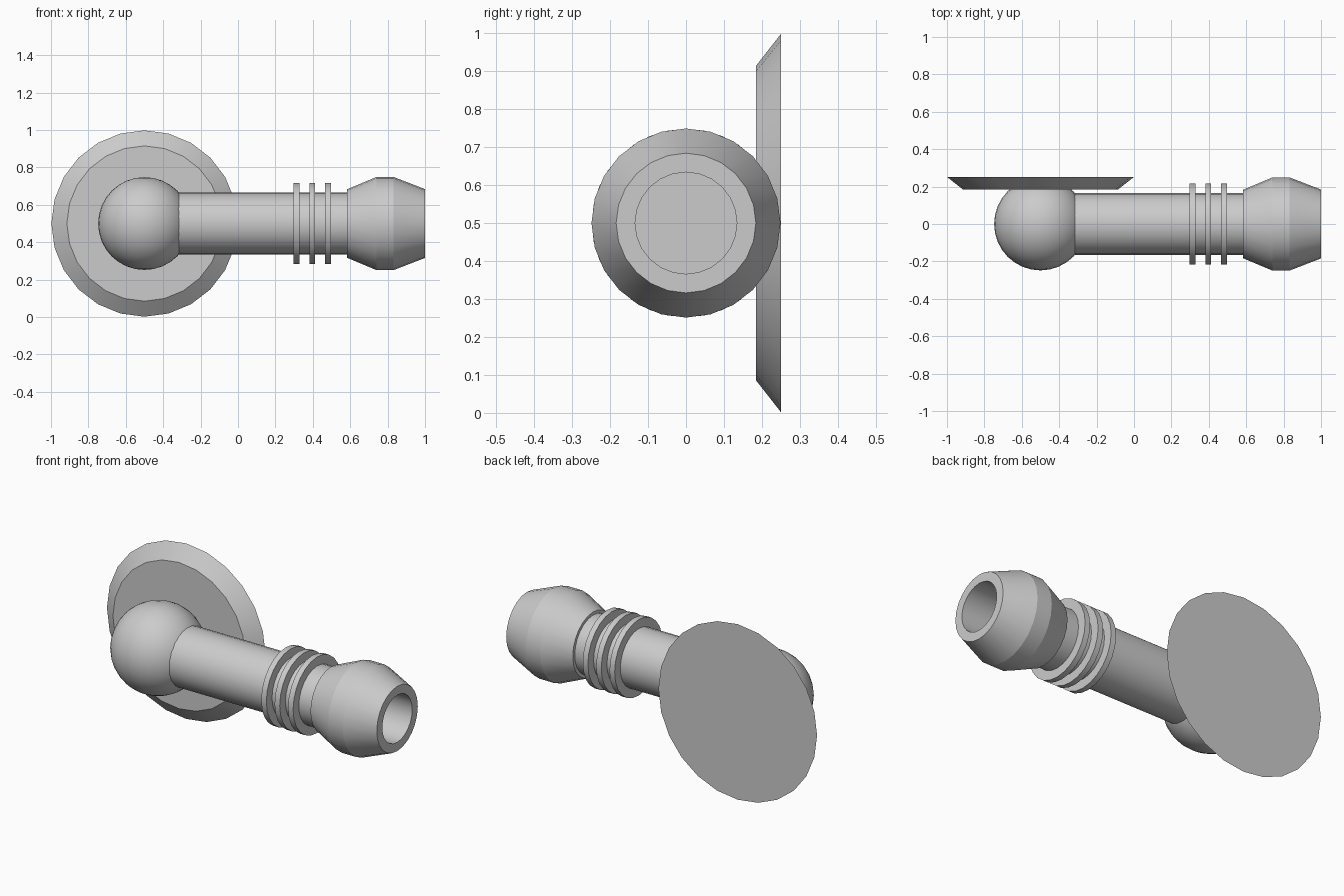
import bpy, bmesh, math
from mathutils import Matrix, Vector

if "Cube" in bpy.data.objects:
    bpy.data.objects.remove(bpy.data.objects["Cube"])

SIDES = 24


def lathe(name, profile, origin, axis):
    """Revolve (distance, radius) points about an axis; radius 0 closes an end."""
    bm = bmesh.new()
    verts = [bm.verts.new((r, 0, d)) for d, r in profile]
    edges = [bm.edges.new(pair) for pair in zip(verts, verts[1:])]
    bmesh.ops.spin(bm, geom=verts + edges, cent=(0, 0, 0), axis=(0, 0, 1),
                   angle=math.tau, steps=SIDES, use_duplicate=False)
    bmesh.ops.remove_doubles(bm, verts=bm.verts, dist=0.0005)
    bmesh.ops.dissolve_limit(bm, angle_limit=0.001, verts=bm.verts, edges=bm.edges)
    bmesh.ops.recalc_face_normals(bm, faces=bm.faces)
    turn = Vector((0, 0, 1)).rotation_difference(Vector(axis)).to_matrix().to_4x4()
    bm.transform(Matrix.Translation(origin) @ turn)
    mesh = bpy.data.meshes.new(name)
    bm.to_mesh(mesh)
    bm.free()
    obj = bpy.data.objects.new(name, mesh)
    bpy.context.collection.objects.link(obj)
    smooth(obj, 18)
    return obj


def smooth(obj, degrees):
    bpy.ops.object.select_all(action='DESELECT')
    obj.select_set(True)
    bpy.context.view_layer.objects.active = obj
    bpy.ops.object.shade_smooth_by_angle(angle=math.radians(degrees))


X = (1, 0, 0)
AXIS = (0, 0, 0.5)

# Bevelled wall plate behind the ball
lathe("wall_plate", [(0.185, 0), (0.185, 0.415), (0.25, 0.498), (0.25, 0)],
      (-0.5, 0, 0.5), (0, 1, 0))

# Ball joint
bpy.ops.mesh.primitive_uv_sphere_add(segments=32, ring_count=16, radius=0.248,
                                     location=(-0.5, 0, 0.5))
ball = bpy.context.object
ball.name = "ball_joint"
smooth(ball, 30)

# Straight arm
lathe("arm", [(-0.5, 0), (-0.5, 0.165), (0.59, 0.165), (0.59, 0)], AXIS, X)

# Three collar rings
for i, x in enumerate((0.313, 0.397, 0.481)):
    lathe(f"collar_ring_{i + 1}",
          [(x - 0.016, 0), (x - 0.016, 0.216), (x + 0.016, 0.216), (x + 0.016, 0)],
          AXIS, X)

# Flared nozzle with a recessed bore
lathe("nozzle", [(0.583, 0), (0.583, 0.183), (0.74, 0.249), (0.832, 0.249),
                 (1.0, 0.184), (1.0, 0.134), (0.60, 0.134), (0.60, 0)], AXIS, X)
